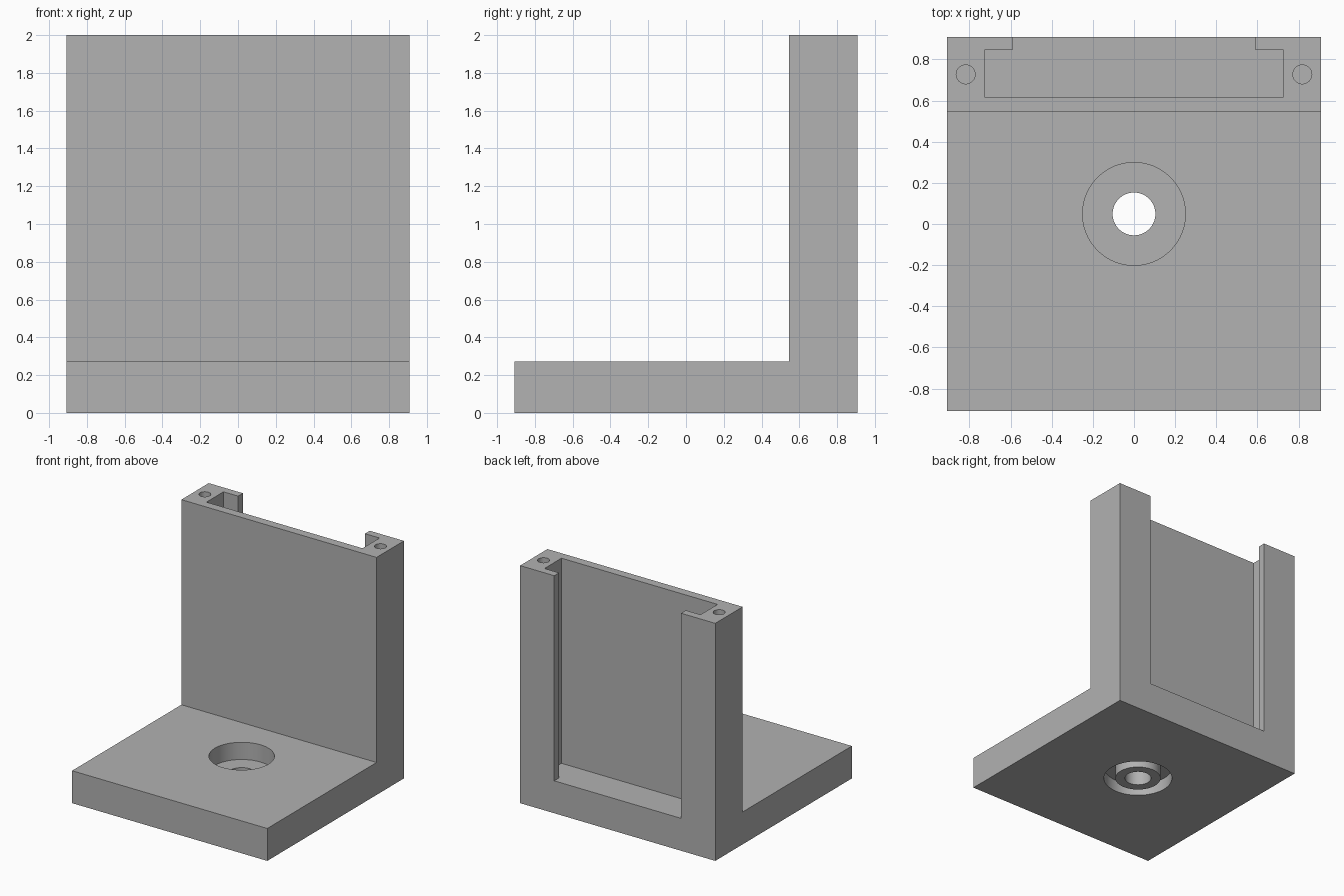
import bpy
import bmesh
import math
from mathutils import Vector

old = bpy.data.objects.get("Cube")
if old:
    bpy.data.objects.remove(old, do_unlink=True)

HALF, HEIGHT = 0.909, 2.0
BASE_TOP, WALL_FRONT = 0.273, 0.545
BORE_Y = 0.049

grey = bpy.data.materials.new("plain grey")
grey.use_nodes = True
grey.diffuse_color = (0.445, 0.445, 0.445, 1)
grey.node_tree.nodes["Principled BSDF"].inputs["Base Color"].default_value = grey.diffuse_color


def prism(name, points, direction):
    """Extrude a closed outline along a direction into a solid."""
    bm = bmesh.new()
    face = bm.faces.new([bm.verts.new(p) for p in points])
    grown = bmesh.ops.extrude_face_region(bm, geom=[face])
    verts = [g for g in grown["geom"] if isinstance(g, bmesh.types.BMVert)]
    bmesh.ops.translate(bm, verts=verts, vec=Vector(direction))
    bmesh.ops.recalc_face_normals(bm, faces=bm.faces)
    mesh = bpy.data.meshes.new(name)
    bm.to_mesh(mesh)
    bm.free()
    mesh.materials.append(grey)
    obj = bpy.data.objects.new(name, mesh)
    bpy.context.collection.objects.link(obj)
    return obj


def cylinder(name, radius, x, y, low, high, sides=64):
    turn = [2 * math.pi * i / sides for i in range(sides)]
    ring = [(x + radius * math.cos(a), y + radius * math.sin(a), low) for a in turn]
    return prism(name, ring, (0, 0, high - low))


def combine(target, tool, operation="DIFFERENCE"):
    """Apply a boolean and discard the tool object."""
    tool.hide_render = True
    mod = target.modifiers.new("cut", "BOOLEAN")
    mod.operation, mod.solver, mod.object = operation, "EXACT", tool
    bpy.context.view_layer.objects.active = target
    bpy.ops.object.modifier_apply(modifier=mod.name)
    bpy.data.objects.remove(tool, do_unlink=True)


# L-shaped body: base plate and upright wall
side = [(-HALF, 0), (HALF, 0), (HALF, HEIGHT), (WALL_FRONT, HEIGHT),
        (WALL_FRONT, BASE_TOP), (-HALF, BASE_TOP)]
bracket = prism("angle_bracket", [(-HALF, y, z) for y, z in side], (2 * HALF, 0, 0))

# Sliding slot in the rear of the wall, with retaining lips
right = [(0.727, 0.618), (0.727, 0.845), (0.591, 0.845), (0.591, 1.0)]
slot = right + [(-x, y) for x, y in reversed(right)]
combine(bracket, prism("slot_cutter", [(x, y, BASE_TOP) for x, y in slot], (0, 0, HEIGHT)))

# Screw holes in the top of the wall
for x in (-0.818, 0.818):
    combine(bracket, cylinder("screw_hole_cutter", 0.046, x, 0.727, HEIGHT - 0.4, HEIGHT + 0.1, 32))

# Ring groove under the base, around a central boss
groove = cylinder("groove_cutter", 0.271, 0, BORE_Y, -0.1, 0.1)
combine(groove, cylinder("boss_core", 0.18, 0, BORE_Y, -0.2, 0.2))
combine(bracket, groove)

# Counterbore from above and through hole
combine(bracket, cylinder("counterbore_cutter", 0.25, 0, BORE_Y, 0.128, 0.5))
combine(bracket, cylinder("through_hole_cutter", 0.104, 0, BORE_Y, -0.1, 0.5))

# Smooth the round walls, keep hard edges
bpy.ops.object.select_all(action="DESELECT")
bracket.select_set(True)
bpy.context.view_layer.objects.active = bracket
bpy.ops.object.shade_smooth_by_angle(angle=math.radians(30))
